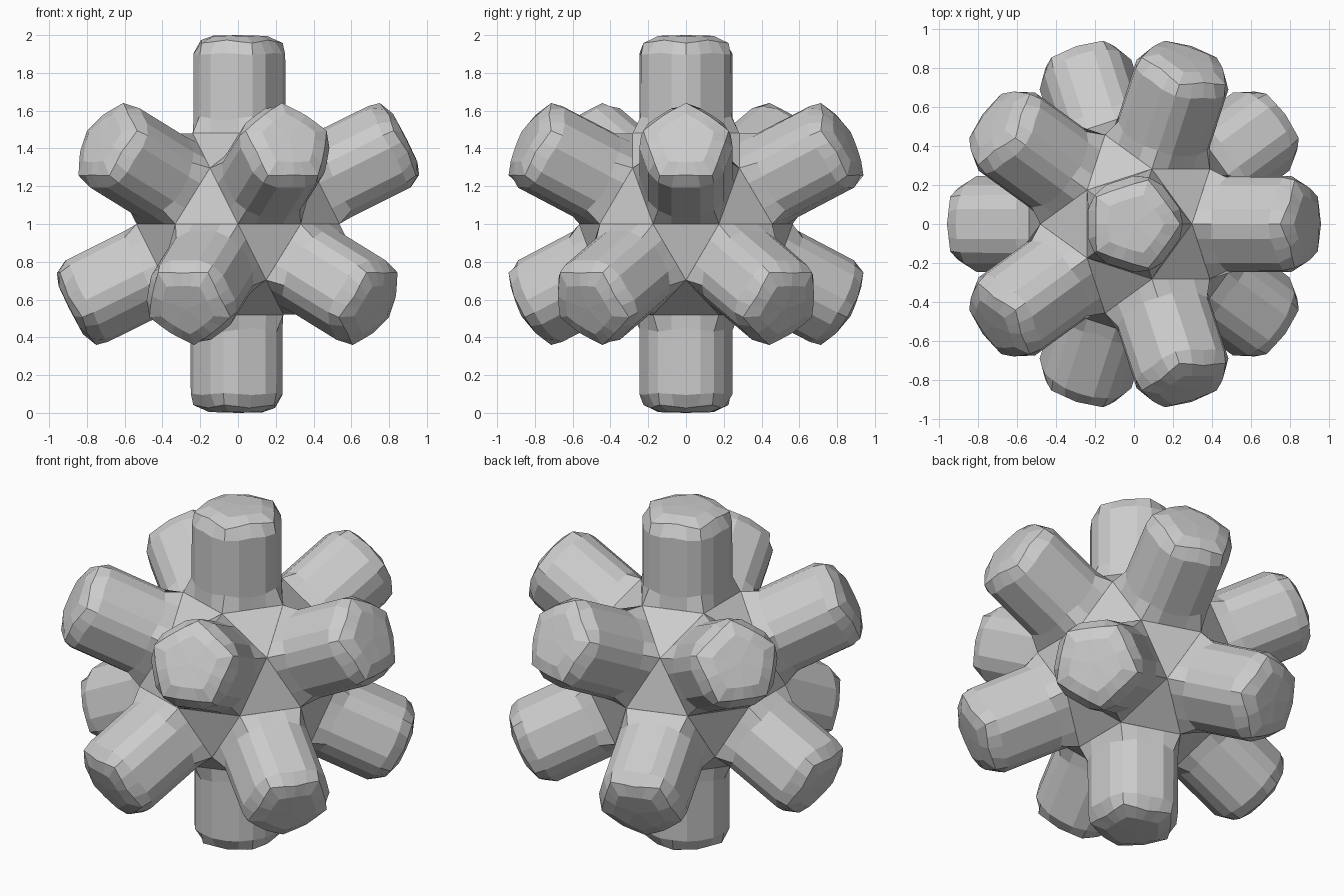
import bpy, bmesh, math
from mathutils import Vector, Matrix

cube = bpy.data.objects.get("Cube")
if cube:
    bpy.data.objects.remove(cube, do_unlink=True)

grey = bpy.data.materials.new("light_grey")
grey.use_nodes = True
colour = (0.6, 0.6, 0.6, 1)
grey.diffuse_color = colour
grey.node_tree.nodes["Principled BSDF"].inputs["Base Color"].default_value = colour

CENTRE = Vector((0, 0, 1))
CORE_RADIUS = 0.565
STEPS = 20          # points around an arm, four per pentagon side

# Arm rings: height at side middle, height at corner, side distance, corner radius
RINGS = [
    (0.48, 0.48, 0.240, 0.297),
    (0.55, 0.57, 0.235, 0.252),
    (0.905, 0.895, 0.235, 0.250),
    (0.974, 0.958, 0.196, 0.237),
    (0.997, 0.995, 0.130, 0.155),
]


def add_object(name, bm):
    bmesh.ops.recalc_face_normals(bm, faces=bm.faces)
    mesh = bpy.data.meshes.new(name)
    bm.to_mesh(mesh)
    bm.free()
    mesh.materials.append(grey)
    obj = bpy.data.objects.new(name, mesh)
    bpy.context.collection.objects.link(obj)
    return obj


def ring_point(ring, i):
    """Point on a pentagon whose corners are cut back to the corner radius."""
    mid_z, corner_z, side, corner = ring
    angle = math.tau * i / STEPS
    off_corner = abs((i + 2) % 4 - 2) / 2
    off_side = math.radians(36) * (1 - off_corner)
    radius = min(side / math.cos(off_side), corner)
    z = corner_z + (mid_z - corner_z) * off_corner
    return radius * math.cos(angle), radius * math.sin(angle), z


def make_arm(name, axis, corner_dir):
    bm = bmesh.new()
    u = (corner_dir - corner_dir.dot(axis) * axis).normalized()
    frame = Matrix((u, axis.cross(u), axis)).transposed()
    rows = [[bm.verts.new(CENTRE + frame @ Vector(ring_point(r, i)))
             for i in range(STEPS)] for r in RINGS]
    tip = bm.verts.new(CENTRE + axis)
    for low, high in zip(rows, rows[1:]):
        for i in range(STEPS):
            j = (i + 1) % STEPS
            bm.faces.new((low[i], low[j], high[j], high[i]))
    for i in range(STEPS):
        bm.faces.new((rows[-1][i], rows[-1][(i + 1) % STEPS], tip))
    bm.faces.new(rows[0][::-1])
    add_object(name, bm)


# Twelve arm directions: top and bottom, plus a ring of five above and below
up = Vector((0, 0, 1))
arms = [("top_arm", up, Vector((1, 0, 0))),
        ("bottom_arm", -up, Vector((-1, 0, 0)))]
tilt = math.atan(0.5)
for k in range(5):
    a = math.tau * k / 5
    axis = Vector((math.cos(tilt) * math.cos(a), math.cos(tilt) * math.sin(a), math.sin(tilt)))
    arms.append((f"upper_arm_{k + 1}", axis, up))
    arms.append((f"lower_arm_{k + 1}", -axis, -up))
for arm in arms:
    make_arm(*arm)

# Core: hull of the points halfway between neighbouring arms
core = bmesh.new()
for i, (_, p, _) in enumerate(arms):
    for _, q, _ in arms[:i]:
        if p.dot(q) > 0.1:
            core.verts.new(CENTRE + (p + q).normalized() * CORE_RADIUS)
bmesh.ops.convex_hull(core, input=core.verts)
bmesh.ops.dissolve_limit(core, angle_limit=0.02, verts=core.verts, edges=core.edges)
add_object("core", core)
